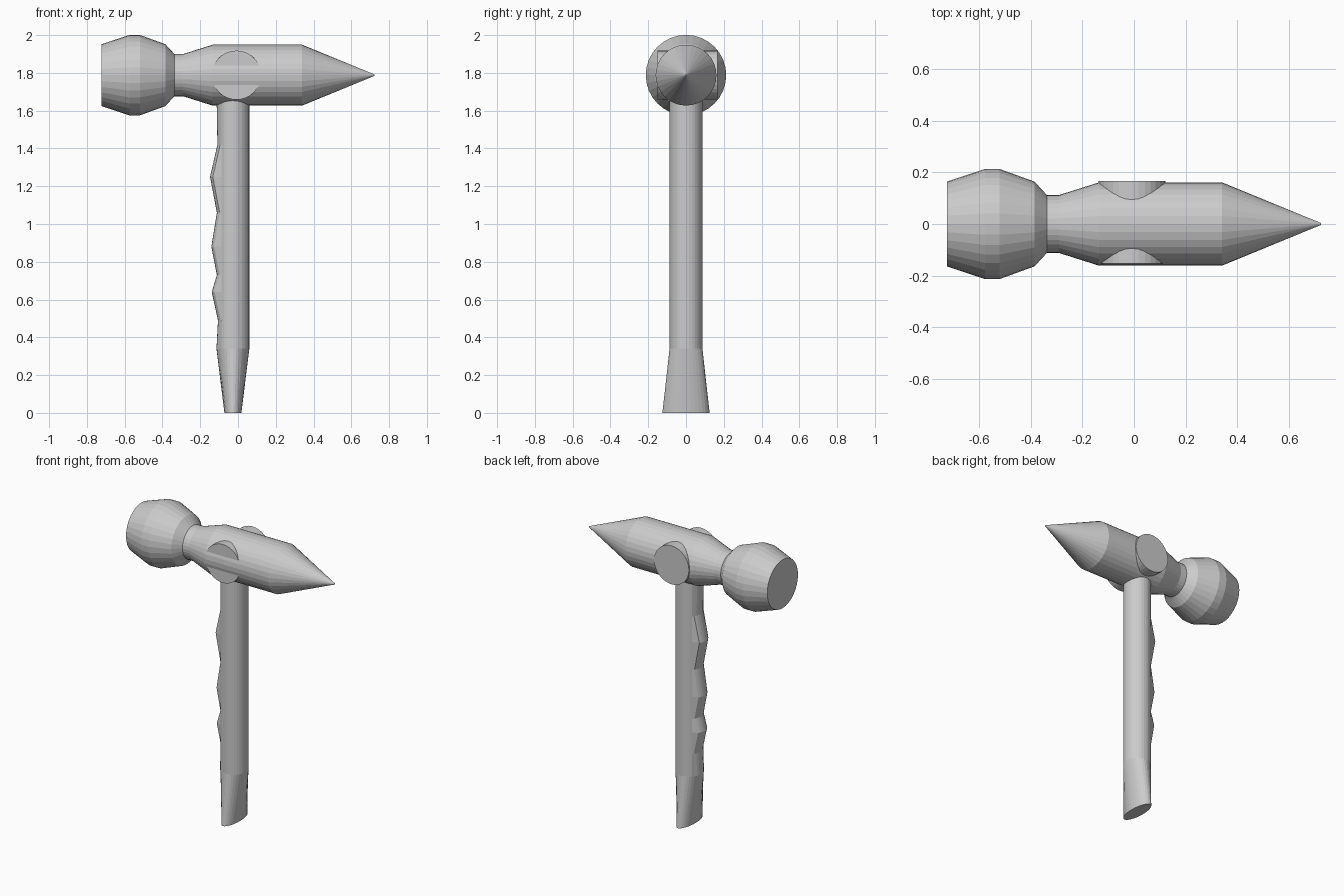
import bpy, bmesh
from math import cos, sin, pi, radians

if "Cube" in bpy.data.objects:
    bpy.data.objects.remove(bpy.data.objects["Cube"])

SIDES = 32
HEAD_Z = 1.788


def build(name, rings):
    """Bridge closed rings of points in order and cap both ends."""
    bm = bmesh.new()
    loops = [[bm.verts.new(p) for p in ring] for ring in rings]
    for a, b in zip(loops, loops[1:]):
        n = len(a)
        for i in range(n):
            j = (i + 1) % n
            bm.faces.new((a[i], a[j], b[j], b[i]))
    bm.faces.new(loops[0][::-1])
    bm.faces.new(loops[-1])
    bmesh.ops.recalc_face_normals(bm, faces=bm.faces)
    mesh = bpy.data.meshes.new(name)
    bm.to_mesh(mesh)
    bm.free()
    ob = bpy.data.objects.new(name, mesh)
    bpy.context.collection.objects.link(ob)
    return ob


ANGLES = [2 * pi * i / SIDES for i in range(SIDES)]

# Head: turned profile (x, radius) along the x axis
profile = [(-0.722, 0.164), (-0.575, 0.213), (-0.52, 0.213), (-0.385, 0.164),
           (-0.337, 0.112), (-0.29, 0.112), (-0.135, 0.161), (0.34, 0.161),
           (0.722, 0.004)]
build("hammer_head", [[(x, r * cos(a), HEAD_Z + r * sin(a)) for a in ANGLES]
                      for x, r in profile])

# Round cheek plug passing through the head from front to back
build("cheek_plug", [[(-0.008 + 0.13 * cos(a), y, HEAD_Z + 0.13 * sin(a))
                      for a in ANGLES] for y in (-0.152, 0.166)])

# Handle: (z, x radius, y radius, finger-grip shift toward -x)
R = 0.087
levels = [(0.0, 0.045, 0.125, 0), (0.34, R, R, 0), (0.49, R, R, -0.008),
          (0.64, R, R, 0.025), (0.73, R, R, -0.002), (0.88, R, R, 0.027),
          (1.06, R, R, -0.002), (1.25, R, R, 0.034), (1.42, R, R, -0.005),
          (1.70, R, R, 0)]


def handle_ring(z, rx, ry, grip):
    ring = []
    for a in ANGLES:
        on_grip = cos(a) < -cos(radians(40))
        ring.append((-0.027 + rx * cos(a) - (grip if on_grip else 0),
                     ry * sin(a), z))
    return ring


build("handle", [handle_ring(*level) for level in levels])
